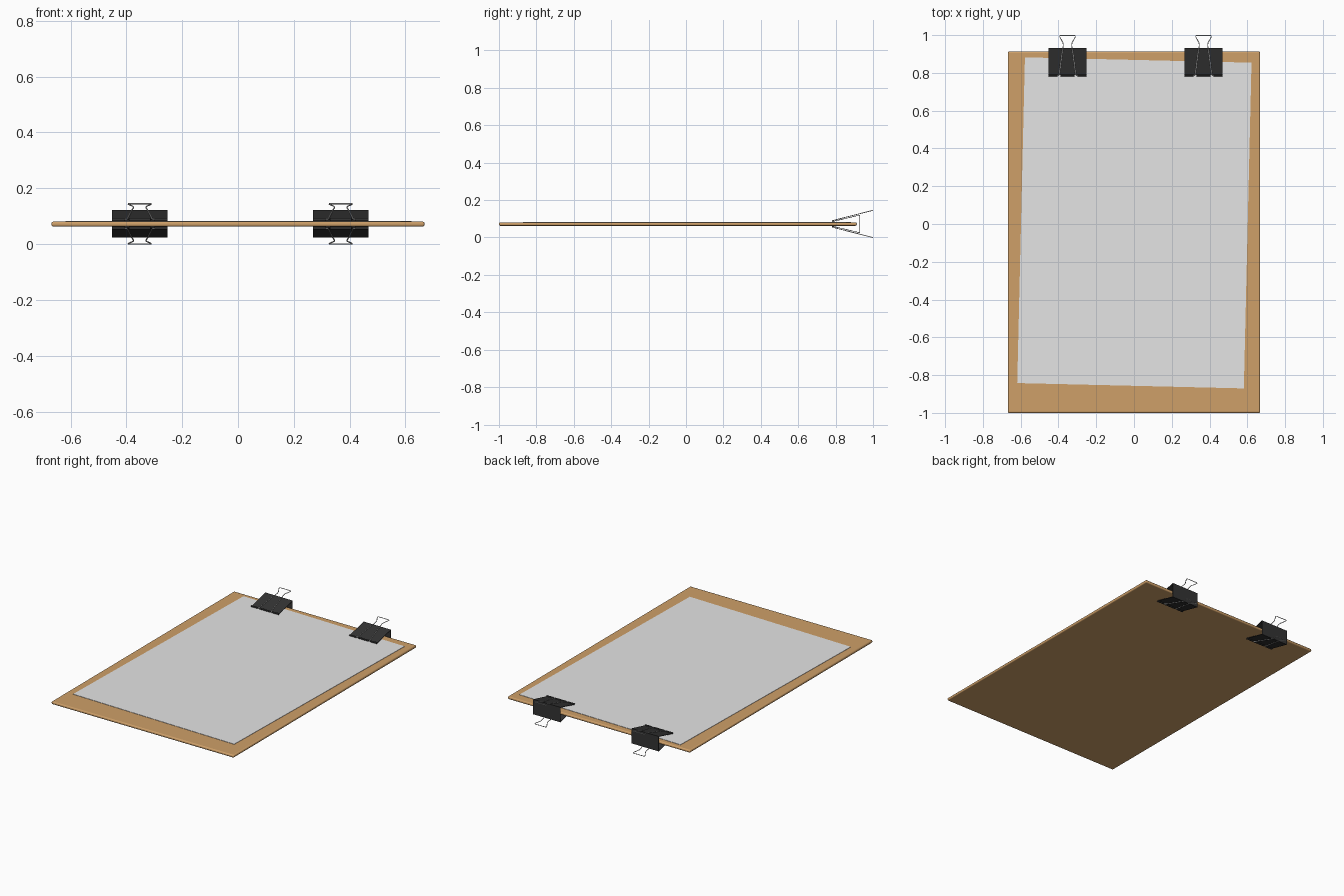
import bpy, bmesh, math
from mathutils import Matrix, Vector

if "Cube" in bpy.data.objects:
    bpy.data.objects.remove(bpy.data.objects["Cube"])

MID = 0.0725  # height of the board's middle plane


def material(name, rgb):
    m = bpy.data.materials.new(name)
    m.diffuse_color = (*rgb, 1)
    m.use_nodes = True
    m.node_tree.nodes["Principled BSDF"].inputs["Base Color"].default_value = m.diffuse_color
    return m


WOOD = material("board_brown", (0.62, 0.35, 0.14))
PAPER = material("paper_white", (0.78, 0.78, 0.78))
BLACK = material("clip_black", (0.033, 0.033, 0.033))
STEEL = material("wire_steel", (0.7, 0.7, 0.7))


def add_object(name, bm, mat):
    bmesh.ops.recalc_face_normals(bm, faces=bm.faces)
    me = bpy.data.meshes.new(name)
    bm.to_mesh(me)
    bm.free()
    me.materials.append(mat)
    ob = bpy.data.objects.new(name, me)
    bpy.context.collection.objects.link(ob)
    return ob


def select_only(ob):
    bpy.ops.object.select_all(action='DESELECT')
    ob.select_set(True)
    bpy.context.view_layer.objects.active = ob


def smooth(ob):
    select_only(ob)
    bpy.ops.object.shade_smooth_by_angle(angle=math.radians(35))


def box(name, center, size, mat, turn=0.0):
    bm = bmesh.new()
    bmesh.ops.create_cube(bm, size=1, matrix=Matrix.Translation(center)
                          @ Matrix.Rotation(turn, 4, 'Z')
                          @ Matrix.Diagonal((*size, 1)))
    return add_object(name, bm, mat)


# Wooden board with rounded rim
board = box("board", (0, -0.0435, MID - 0.001), (1.336, 1.913, 0.018), WOOD)
bev = board.modifiers.new("rim", 'BEVEL')
bev.width, bev.segments = 0.007, 3
smooth(board)

# Slightly crooked sheet of paper
box("paper_sheet", (0.002, 0.006, MID + 0.009), (1.2, 1.725, 0.002), PAPER,
    math.radians(-1.35))


# Sheet-metal clip body: bent profile pushed along x
def clip_body(name, cx):
    profile = [(0.788, 0.0135), (0.930, 0.0475), (0.930, -0.0475), (0.788, -0.0135)]
    bm = bmesh.new()
    rows = [[bm.verts.new((cx + s * 0.1, y, MID + z)) for y, z in profile] for s in (-1, 1)]
    for i in range(len(profile) - 1):
        bm.faces.new((rows[0][i], rows[0][i + 1], rows[1][i + 1], rows[1][i]))
    ob = add_object(name, bm, BLACK)
    sol = ob.modifiers.new("thickness", 'SOLIDIFY')
    sol.thickness, sol.offset, sol.use_even_offset = 0.003, 0, True
    return ob


# Rolled lips that hold the wire, with gaps where the wire leaves
def clip_lips(name, cx):
    bm = bmesh.new()
    for side in (-1, 1):
        for a, b in ((-0.1, -0.052), (-0.038, 0.038), (0.052, 0.1)):
            bmesh.ops.create_cone(
                bm, cap_ends=True, segments=12, radius1=0.0052, radius2=0.0052,
                depth=b - a,
                matrix=Matrix.Translation((cx + (a + b) / 2, 0.786, MID + side * 0.0155))
                @ Matrix.Rotation(math.pi / 2, 4, 'Y'))
    smooth(add_object(name, bm, BLACK))


# Bent wire handle
def handle(name, cx, side):
    half = [(0.07, 0.786), (0.046, 0.786), (0.0425, 0.80), (0.028, 0.91), (0.022, 0.945),
            (0.024, 0.96), (0.041, 0.99), (0.041, 0.996), (0.037, 0.998)]
    pts = half + [(-x, y) for x, y in reversed(half)]
    cu = bpy.data.curves.new(name, 'CURVE')
    cu.dimensions = '3D'
    cu.bevel_depth, cu.bevel_resolution, cu.use_fill_caps = 0.0022, 2, True
    sp = cu.splines.new('POLY')
    sp.points.add(len(pts) - 1)
    for p, (x, y) in zip(sp.points, pts):
        z = 0.0165 + (y - 0.786) * 0.254
        if y > 0.79:
            z += 0.002
        p.co = (cx + x, y, MID + side * z, 1)
    cu.materials.append(STEEL)
    ob = bpy.data.objects.new(name, cu)
    bpy.context.collection.objects.link(ob)
    select_only(ob)
    bpy.ops.object.convert(target='MESH')
    smooth(bpy.context.view_layer.objects.active)


for label, cx in (("left", -0.352), ("right", 0.368)):
    clip_body(label + "_clip_body", cx)
    clip_lips(label + "_clip_lips", cx)
    handle(label + "_upper_handle", cx, 1)
    handle(label + "_lower_handle", cx, -1)
